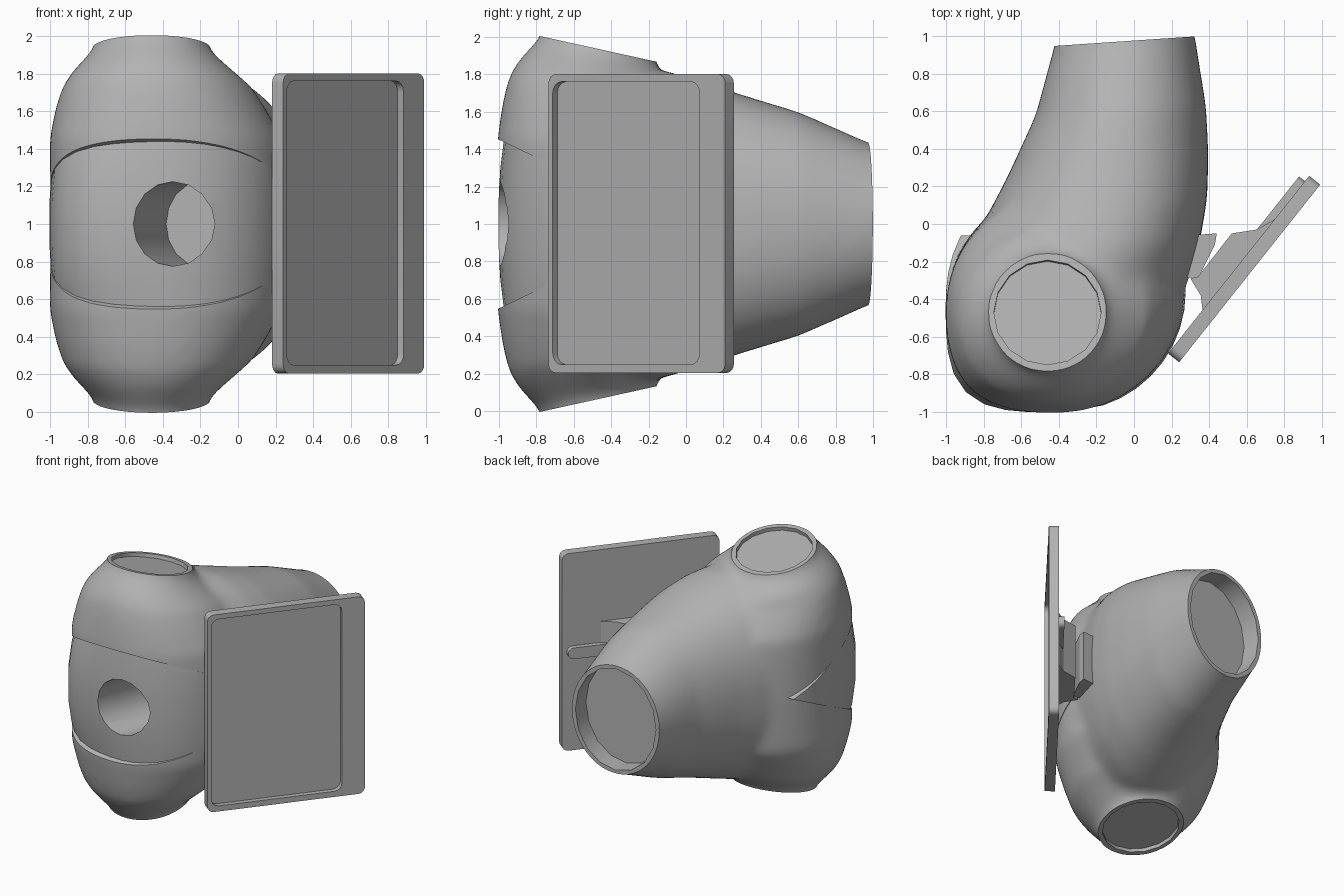
import bpy, bmesh
from math import sin, cos, pi, radians, exp, atan2, copysign
from mathutils import Vector, Matrix

if "Cube" in bpy.data.objects:
    bpy.data.objects.remove(bpy.data.objects["Cube"])

grey = bpy.data.materials.new("mid_grey")
grey.diffuse_color = (.45, .45, .45, 1)
grey.use_nodes = True
grey.node_tree.nodes["Principled BSDF"].inputs["Base Color"].default_value = grey.diffuse_color


def link(name, bm):
    bmesh.ops.recalc_face_normals(bm, faces=bm.faces)
    me = bpy.data.meshes.new(name)
    bm.to_mesh(me)
    bm.free()
    ob = bpy.data.objects.new(name, me)
    bpy.context.collection.objects.link(ob)
    return ob


def loft(name, rings):
    bm = bmesh.new()
    loops = [[bm.verts.new(p) for p in r] for r in rings]
    n = len(loops[0])
    for a, b in zip(loops, loops[1:]):
        for i in range(n):
            bm.faces.new((a[i], a[(i + 1) % n], b[(i + 1) % n], b[i]))
    bm.faces.new(loops[0])
    bm.faces.new(loops[-1])
    return link(name, bm)


def prism(name, pts, lo, hi, axis="z"):
    place = {"x": lambda p, h: (h, p[0], p[1]),
             "y": lambda p, h: (p[0], h, p[1]),
             "z": lambda p, h: (p[0], p[1], h)}[axis]
    return loft(name, [[place(p, h) for p in pts] for h in (lo, hi)])


def rounded(x0, x1, z0, z1, r, seg=4):
    pts = []
    for k, (cx, cz) in enumerate([(x1 - r, z1 - r), (x0 + r, z1 - r),
                                  (x0 + r, z0 + r), (x1 - r, z0 + r)]):
        for i in range(seg + 1):
            a = pi / 2 * (k + i / seg)
            pts.append((cx + r * cos(a), cz + r * sin(a)))
    return pts


def plug(center, normal, rx, ry, depth, out=0.4, n=16):
    """Cylinder cutter sinking 'depth' below a plane."""
    normal = Vector(normal).normalized()
    u = Vector((0, 0, 1)).cross(normal)
    u = u.normalized() if u.length > .3 else Vector((1, 0, 0))
    v = normal.cross(u)
    ring = [u * rx * cos(2 * pi * i / n) + v * ry * sin(2 * pi * i / n) for i in range(n)]
    c = Vector(center)
    return loft("cutter", [[c + p + normal * h for p in ring] for h in (-depth, out)])


def bake(ob):
    dg = bpy.context.evaluated_depsgraph_get()
    me = bpy.data.meshes.new_from_object(ob.evaluated_get(dg))
    ob.modifiers.clear()
    ob.data = me


def boolean(ob, other, op="DIFFERENCE", keep=False):
    m = ob.modifiers.new("bool", "BOOLEAN")
    m.operation, m.object, m.solver = op, other, "EXACT"
    bake(ob)
    if not keep:
        bpy.data.objects.remove(other)


def shade(ob, angle=35):
    bpy.ops.object.select_all(action="DESELECT")
    ob.select_set(True)
    bpy.context.view_layer.objects.active = ob
    bpy.ops.object.shade_smooth_by_angle(angle=radians(angle))


def lobe(a, deg, width):
    return exp(-((a - radians(deg)) / radians(width)) ** 2)


def power(v, e):
    return copysign(abs(v) ** (2 / e), v)


# Body trunk: x, y, half width, half height, yaw in degrees, squareness
trunk = [(-.40, -.62, .40, .60, 5, 2), (-.34, -.36, .635, .85, 5, 2.2),
         (-.28, -.15, .64, .83, 7, 2.3), (-.22, .04, .615, .775, 8, 2.3),
         (-.14, .30, .54, .69, 6, 2.2), (-.07, .60, .455, .60, 3, 2.1),
         (-.05, .975, .375, .435, 4, 2), (-.05, 1.10, .35, .40, 4, 2)]
N = 40
ang = [2 * pi * i / N for i in range(N)]
rings = []
for x, y, w, h, yaw, e in trunk:
    c, s = cos(radians(yaw)), sin(radians(yaw))
    rings.append([(x + w * power(cos(a), e) * c, y + w * power(cos(a), e) * s,
                   1 + h * power(sin(a), e)) for a in ang])
body = loft("body_shell", rings)

# Upright part with the two sockets: height, x, y, radius, tilt, front-left corner
upright = [(.02, -.36, -.36, .635, 0, .09), (.25, -.365, -.365, .63, 0, .09),
           (.45, -.38, -.38, .62, 0, .08), (.60, -.41, -.41, .565, .08, .05),
           (.72, -.43, -.435, .51, .12, .03), (.80, -.45, -.46, .435, .16, .01),
           (.89, -.46, -.47, .34, .22, 0), (.935, -.46, -.47, .305, .22, 0),
           (1.08, -.46, -.47, .295, .22, 0)]
rings = []
for side in (-1, 1):
    for t, x, y, r0, tilt, bump in (upright[::-1] if side < 0 else upright):
        ring = []
        for a in ang:
            r = r0 + bump * lobe(a, 225, 28) - (.06 if t < .75 else 0) * lobe(a, 125, 40)
            ring.append((x + r * cos(a), y + r * sin(a), 1 + side * (t - tilt * r * sin(a))))
        rings.append(ring)
boolean(body, loft("upright", rings), "UNION")
m = body.modifiers.new("blend", "REMESH")
m.mode, m.voxel_size = "VOXEL", .03
m = body.modifiers.new("soften", "SMOOTH")
m.factor, m.iterations = .5, 14
bake(body)

# Socket openings, top and bottom
for s in (-1, 1):
    c, nrm = (-.46, -.47, 1 + s * .935), (0, .22, s)
    boolean(body, plug(c, nrm, .36, .36, 0))
    boolean(body, plug(c, nrm, .285, .285, .03))

# Rear opening
c, nrm = (-.05, .972, 1), (-.068, 1, 0)
boolean(body, plug(c, nrm, .7, .7, 0))
boolean(body, plug(c, nrm, .345, .41, .15))

# Wedge-shaped front gap, filled by a bulging band
wedge = prism("wedge", [(-.06, 1), (-1.3, 1.595), (-1.3, .405)], -1.5, 1, "x")
boolean(body, wedge, keep=True)
rings = []
for t, k, bump in [(-.55, .93, .07), (-.45, .96, .08), (-.3, .985, .105), (-.12, 1, .12),
                   (.12, 1, .12), (.3, .985, .105), (.45, .96, .08), (.55, .93, .07)]:
    ring = []
    for a in ang:
        r = k * .635 + bump * lobe(a, 225, 25)
        ring.append((-.36 + r * cos(a), -.36 + r * sin(a), 1 + t))
    rings.append(ring)
band = loft("front_band", rings)
boolean(band, wedge, "INTERSECT")
boolean(band, plug((-.335, -.96, 1), (-.34, -.94, 0), .195, .225, .4))
shade(body)
shade(band)

# Tablet parts in local space: x along the plate, y towards the back
tablet_frame = Matrix.Translation((.24, -.735, 0)) @ Matrix.Rotation(atan2(.783, .622), 4, "Z")
tablet = prism("tablet", rounded(0, 1.206, .205, 1.80, .05), 0, .075, "y")
boolean(tablet, prism("cutter", rounded(.03, 1.03, .25, 1.76, .06), -.1, .04, "y"))
rail = prism("tablet_rail", rounded(.35, 1.17, .96, 1.05, .044), .07, .115, "y")
for ob in (tablet, rail):
    ob.data.transform(tablet_frame)
    shade(ob)

# Bracket behind the tablet and the mount on the body
prism("bracket", [(.40, -.44), (.365, -.46), (.355, -.38), (.30, -.29), (.34, -.28), (.52, -.05),
                  (.65, -.03), (.74, .02), (.78, .04)], .78, 1.22)
prism("body_mount", [(.25, -.28), (.30, -.06), (.44, -.05), (.43, -.11), (.34, -.29)], .80, 1.20)

for ob in bpy.context.collection.objects:
    ob.data.materials.clear()
    ob.data.materials.append(grey)
